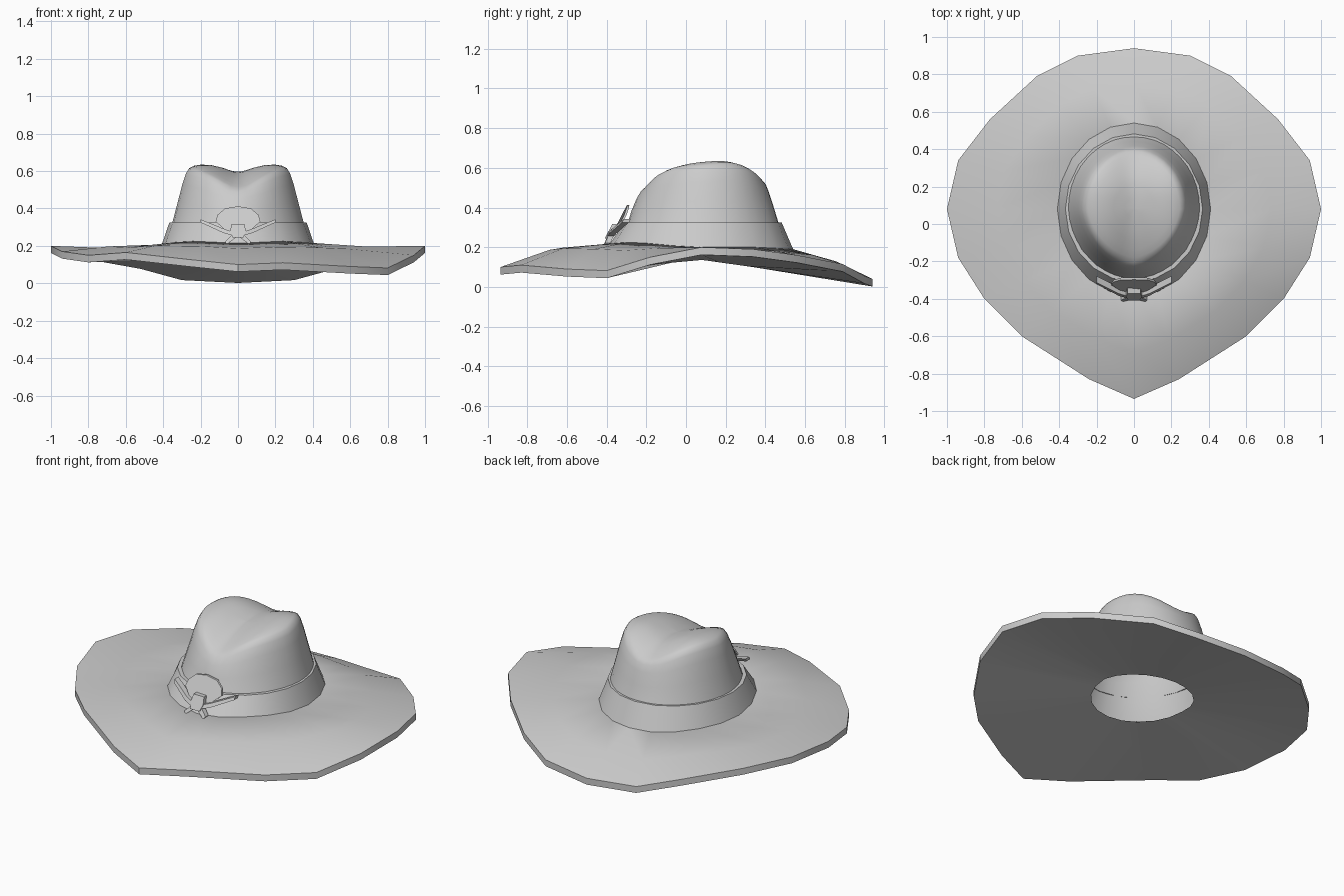
import bpy, math

if "Cube" in bpy.data.objects:
    bpy.data.objects.remove(bpy.data.objects["Cube"])

CY = 0.08  # crown centre in y


def make(name, verts, faces, angle=40):
    me = bpy.data.meshes.new(name)
    me.from_pydata(verts, [], faces)
    me.update()
    ob = bpy.data.objects.new(name, me)
    bpy.context.collection.objects.link(ob)
    bpy.ops.object.select_all(action='DESELECT')
    ob.select_set(True)
    bpy.context.view_layer.objects.active = ob
    bpy.ops.object.mode_set(mode='EDIT')
    bpy.ops.mesh.select_all(action='SELECT')
    bpy.ops.mesh.normals_make_consistent(inside=False)
    bpy.ops.object.mode_set(mode='OBJECT')
    bpy.ops.object.shade_smooth_by_angle(angle=math.radians(angle))
    return ob


def loft(rings, closed=False):
    n = len(rings[0])
    faces = []
    for r in range(len(rings) if closed else len(rings) - 1):
        a, b = r * n, ((r + 1) % len(rings)) * n
        faces += [(a + i, a + (i + 1) % n, b + (i + 1) % n, b + i) for i in range(n)]
    return [v for ring in rings for v in ring], faces


def egg(rx, yf, yb, n):
    pts = []
    for i in range(n):
        a = 2 * math.pi * i / n
        c = math.cos(a)
        pts.append((rx * math.sin(a), CY - c * (CY - yf if c > 0 else yb - CY)))
    return pts


def mirror(half):
    return half + [(-p[0],) + tuple(p[1:]) for p in half[-2:0:-1]]


# Brim: half outline (x, y, top z, bulge of the middle ring), front to back
rim = mirror([(0, -.935, .10, .035), (.24, -.83, .11, .035), (.60, -.60, .09, .04),
              (.80, -.40, .082, .04), (.94, -.18, .15, .02), (1, .08, .20, -.01),
              (.94, .34, .19, -.01), (.77, .56, .16, .0), (.52, .79, .115, .01),
              (.30, .90, .055, .015), (0, .94, .04, .02)])
N = len(rim)
# The left front of the brim is turned up a little
for i, z, bulge in ((N - 1, .125, .03), (N - 2, .165, .01), (N - 3, .15, .01), (N - 4, .17, .01)):
    rim[i] = (rim[i][0], rim[i][1], z, bulge)
foot_z = [.215, .22, .225, .22, .208, .20, .20, .20, .195, .19, .19]
foot = [(x, y, foot_z[min(i, N - i)]) for i, (x, y) in enumerate(egg(.41, -.385, .54, N))]
top = [p[:3] for p in rim]
mid = [(f[0] * .45 + p[0] * .55, f[1] * .45 + p[1] * .55, f[2] * .45 + p[2] * .55 + p[3])
       for f, p in zip(foot, rim)]
under = [(x, y, z - .038) for x, y, z in top]
hole = [(x, y, .136 - .14 * max(0, y - CY)) for x, y in egg(.275, -.22, .35, N)]
make("brim", *loft([foot, mid, top, under, hole], closed=True))

# Hat band with a thin top ledge
band_top = [(x, y, .325) for x, y in egg(.367, -.31, .482, N)]
band_in = [(x, y, .325) for x, y in egg(.345, -.29, .465, N)]
make("band", *loft([foot, band_top, band_in]))


# Crown: creased top surface with two ridges
def crown_top(x, y):
    y = min(max(y, -.2), .38)
    d = y - .16
    z = .637 - (.70 if d < 0 else 1.5) * d * d
    dip = .042 if y < .1 else .042 - .05 * (y - .1)
    return z - dip * math.exp(-(x / .10) ** 2) - 2 * max(0, abs(x) - .17) ** 2


profile = [(0, .39, -.35, .52), (.28, .357, -.305, .475), (.6, .323, -.275, .442),
           (.82, .298, -.247, .418), (.94, .28, -.224, .402), (.99, .264, -.204, .388),
           (1, .245, -.18, .365)]
profile += [(1, .245 * s, CY - .26 * s, CY + .285 * s) for s in (.85, .65, .45, .2, .03)]
rings = []
for f, rx, yf, yb in profile:
    ring = []
    for i, (x, y) in enumerate(egg(rx, yf, yb, 40)):
        a = 2 * math.pi * i / 40
        k = 1 - .07 * f * max(0, math.cos(a)) * abs(math.sin(a)) * 2  # front pinch
        x, y = x * k, CY + (y - CY) * k
        ring.append((x, y, .2 + f * (crown_top(x, y) - .2)))
    rings.append(ring)
verts, faces = loft(rings)
faces.append(tuple(range(len(verts) - 40, len(verts))))
make("crown", verts, faces, 60)


# Ornament plates: (x, z) outlines laid on the sloping, curved front of the band
def plate(name, outline, out, thick):
    def ring(off):
        return [(x, -.385 + .53 * (z - .24) + x * x - off, z) for x, z in outline]
    verts, faces = loft([ring(out), ring(out - thick)])
    n = len(outline)
    faces += [tuple(range(n)), tuple(range(n, 2 * n))]
    make(name, verts, faces, 30)


plate("badge_disc", [(-.04, .26), (.04, .26), (.12, .33), (.11, .365), (.07, .40),
                     (0, .412), (-.07, .40), (-.11, .365), (-.12, .33)], .004, .012)
for s, side in ((1, "right"), (-1, "left")):
    plate("badge_horn_" + side, [(s * .03, .256), (s * .08, .27), (s * .2, .325),
                                 (s * .2, .342), (s * .08, .293), (s * .03, .276)], .022, .035)
    plate("badge_tail_" + side, [(s * .01, .245), (s * .06, .208), (s * .07, .222),
                                 (s * .03, .262)], .018, .028)
plate("badge_knot", [(-.03, .245), (.03, .245), (.042, .28), (.034, .318),
                     (-.034, .318), (-.042, .28)], .028, .04)
